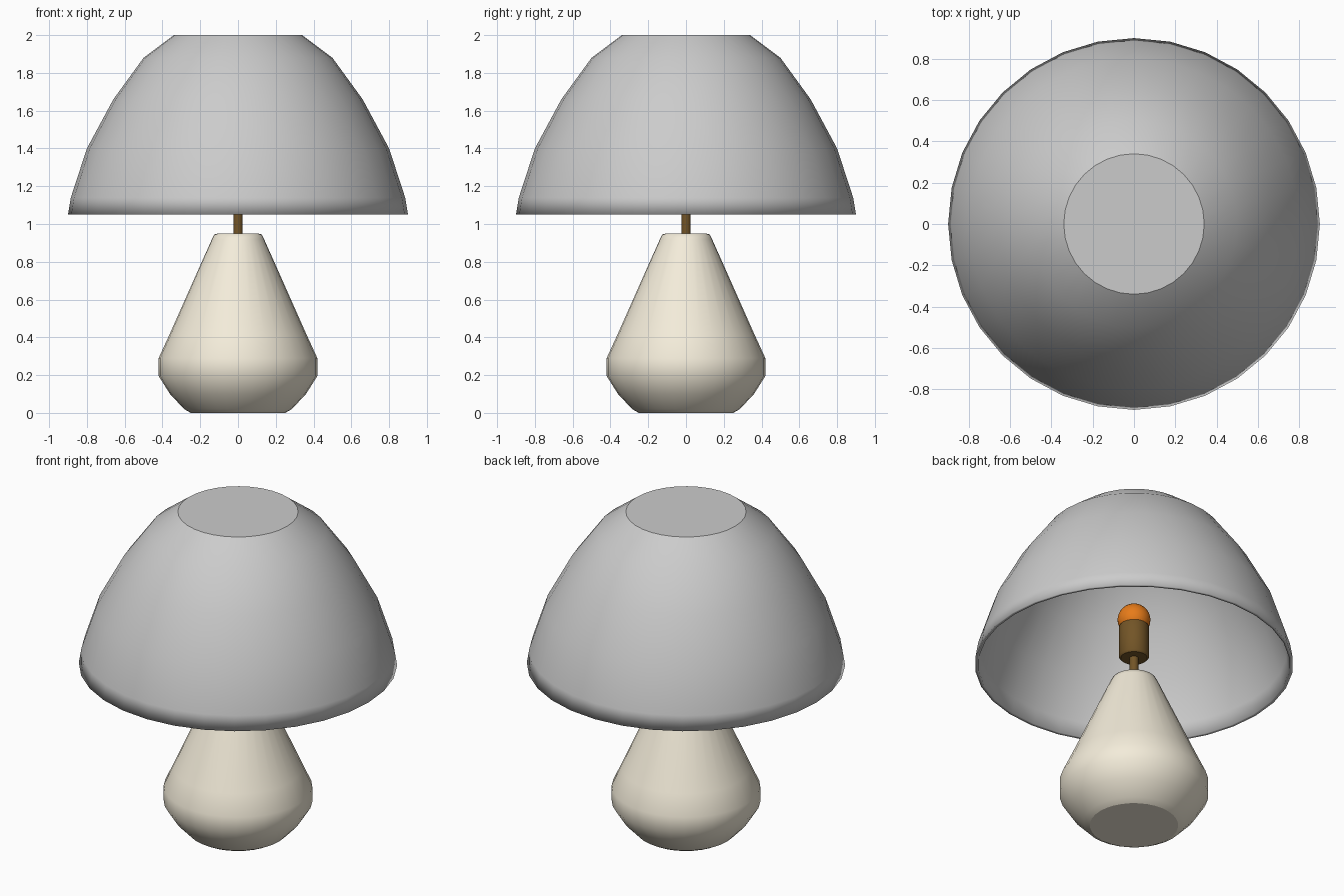
import bpy, bmesh
from math import cos, sin, pi

if "Cube" in bpy.data.objects:
    bpy.data.objects.remove(bpy.data.objects["Cube"])


def material(name, rgb):
    m = bpy.data.materials.new(name)
    m.diffuse_color = (*rgb, 1)
    m.use_nodes = True
    m.node_tree.nodes["Principled BSDF"].inputs["Base Color"].default_value = m.diffuse_color
    return m


def lathe(name, profile, sides=32, mat=None):
    """Spin (radius, z) points about z; both ends are closed with flat caps."""
    bm = bmesh.new()
    rings = [[bm.verts.new((r * cos(2 * pi * i / sides), r * sin(2 * pi * i / sides), z))
              for i in range(sides)] for r, z in profile]
    for a, b in zip(rings, rings[1:]):
        for i in range(sides):
            j = (i + 1) % sides
            bm.faces.new((a[i], a[j], b[j], b[i])).smooth = True
    bm.faces.new(rings[0][::-1])
    bm.faces.new(rings[-1])
    bmesh.ops.recalc_face_normals(bm, faces=bm.faces)
    mesh = bpy.data.meshes.new(name)
    bm.to_mesh(mesh)
    bm.free()
    ob = bpy.data.objects.new(name, mesh)
    bpy.context.collection.objects.link(ob)
    if mat:
        mesh.materials.append(mat)
    return ob


cream = material("cream", (0.9, 0.84, 0.7))
brass = material("brass", (0.17, 0.09, 0.02))
orange = material("orange", (0.8, 0.2, 0.01))

# Pear-shaped base
lathe("base", [(0.25, 0), (0.285, 0.02), (0.36, 0.1), (0.42, 0.195), (0.42, 0.29),
               (0.365, 0.41), (0.138, 0.92), (0.125, 0.945), (0.105, 0.95)], mat=cream)

# Stem and socket
lathe("stem", [(0.025, 0.93), (0.025, 1.11)], mat=brass)
lathe("socket", [(0.075, 1.09), (0.085, 1.10), (0.085, 1.29), (0.08, 1.30)], mat=brass)

# Bulb
bpy.ops.mesh.primitive_uv_sphere_add(segments=32, ring_count=16, radius=0.093,
                                     location=(0, 0, 1.34))
bulb = bpy.context.object
bulb.name = "bulb"
bulb.data.materials.append(orange)
bpy.ops.object.shade_smooth()

# Dome shade: outer skin down to the rim, then back up inside
outer = [(0.34, 2.0), (0.50, 1.88), (0.66, 1.66), (0.80, 1.40), (0.885, 1.14), (0.90, 1.05)]
inner = [(0.88, 1.05), (0.865, 1.14), (0.782, 1.39), (0.643, 1.647), (0.488, 1.864), (0.333, 1.98)]
lathe("shade", outer + inner)
